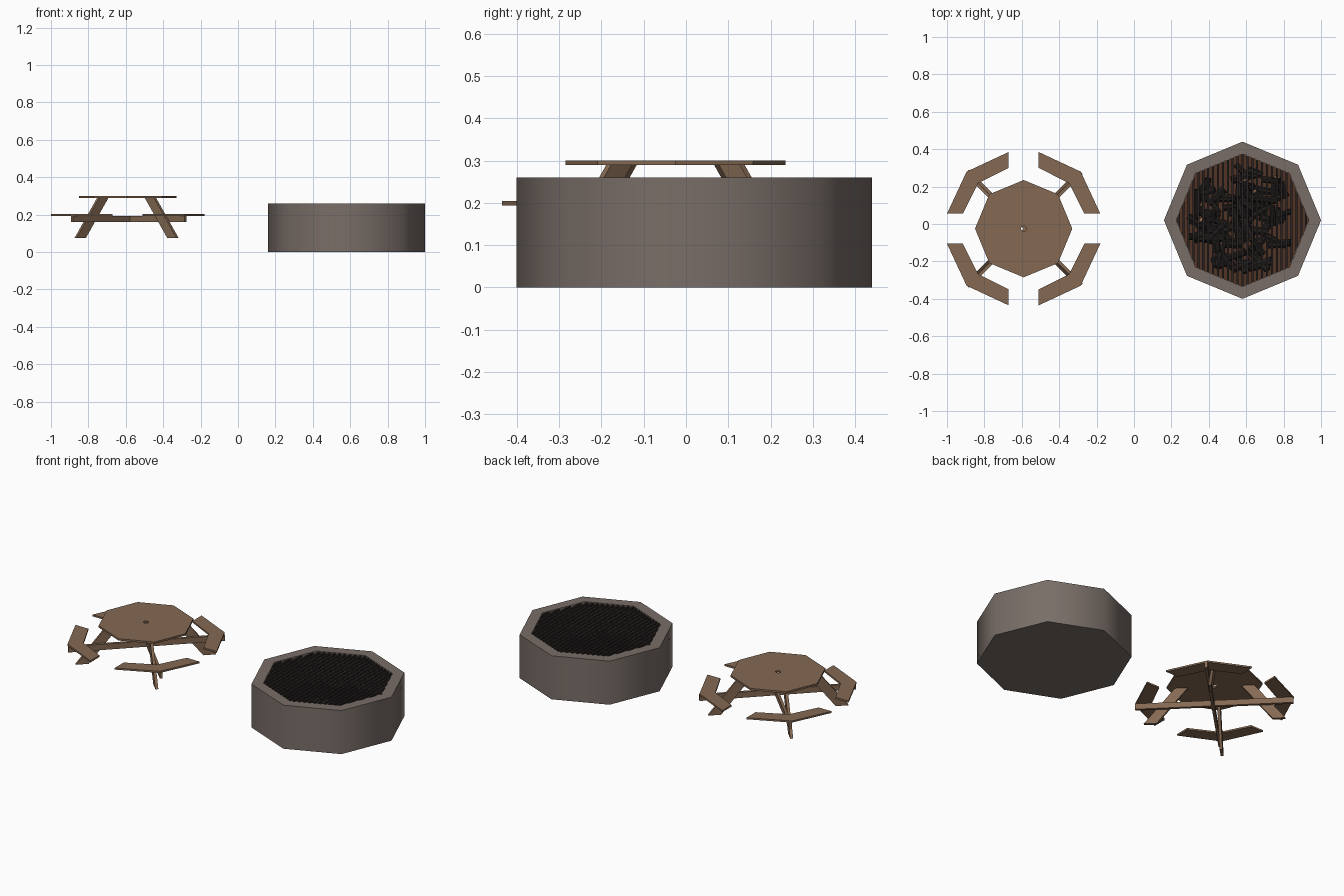
import bpy, bmesh, math, random
from mathutils import Vector, Matrix

if "Cube" in bpy.data.objects:
    bpy.data.objects.remove(bpy.data.objects["Cube"])

random.seed(7)


def material(name, rgb):
    m = bpy.data.materials.new(name)
    m.diffuse_color = (*rgb, 1)
    m.use_nodes = True
    m.node_tree.nodes["Principled BSDF"].inputs["Base Color"].default_value = m.diffuse_color
    return m


WOOD = material("brown wood", (0.235, 0.143, 0.086))
STONE = material("grey stone", (0.19, 0.155, 0.137))
IRON = material("dark iron", (0.022, 0.017, 0.016))
EMBER = material("ember brown", (0.085, 0.033, 0.018))
CHAR = material("charred wood", (0.016, 0.012, 0.012))
TAN = material("split wood", (0.32, 0.18, 0.09))


def finish(bm, name, *mats, smooth=None):
    bmesh.ops.recalc_face_normals(bm, faces=bm.faces)
    me = bpy.data.meshes.new(name)
    bm.to_mesh(me)
    bm.free()
    for m in mats:
        me.materials.append(m)
    ob = bpy.data.objects.new(name, me)
    bpy.context.collection.objects.link(ob)
    if smooth:
        bpy.ops.object.select_all(action='DESELECT')
        ob.select_set(True)
        bpy.context.view_layer.objects.active = ob
        bpy.ops.object.shade_smooth_by_angle(angle=math.radians(smooth))
    return ob


def prism(bm, pts, offset):
    """Extrude a closed 3D outline along an offset vector."""
    a = [bm.verts.new(p) for p in pts]
    b = [bm.verts.new(Vector(p) + Vector(offset)) for p in pts]
    bm.faces.new(a)
    bm.faces.new(b[::-1])
    for i in range(len(a)):
        j = (i + 1) % len(a)
        bm.faces.new((a[i], a[j], b[j], b[i]))


def lathe(bm, profile, cx, cy, closed=False, n=8):
    """Revolve an (r, z) profile; open profiles get end caps."""
    rings = [[bm.verts.new((cx + r * math.cos(k * math.tau / n),
                            cy + r * math.sin(k * math.tau / n), z))
              for k in range(n)] for r, z in profile]
    pairs = list(zip(rings, rings[1:]))
    if closed:
        pairs.append((rings[-1], rings[0]))
    else:
        bm.faces.new(rings[0])
        bm.faces.new(rings[-1])
    for p, q in pairs:
        for k in range(n):
            j = (k + 1) % n
            bm.faces.new((p[k], p[j], q[j], q[k]))


# ---------- picnic table ----------
TX, TY = -0.59, -0.025

# octagonal top with umbrella hole
bm = bmesh.new()
lathe(bm, [(0.26, 0.289), (0.26, 0.30), (0.015, 0.30), (0.015, 0.289)], TX, TY, closed=True)
finish(bm, "table_top", WOOD)

# four bent bench seats
outline = [(0.08, 0.41), (0.305, 0.305), (0.41, 0.08),
           (0.325, 0.08), (0.243, 0.243), (0.08, 0.325)]
for sx in (1, -1):
    for sy in (1, -1):
        bm = bmesh.new()
        prism(bm, [(TX + sx * x, TY + sy * y, 0.194) for x, y in outline], (0, 0, 0.01))
        finish(bm, "bench_seat", WOOD)

# two crossing diagonal frames: beam plus splayed legs beside it
T = 0.016
for ang in (45, 135):
    M = Matrix.Translation((TX, TY, 0)) @ Matrix.Rotation(math.radians(ang), 4, 'Z')
    bm = bmesh.new()
    prism(bm, [(-0.43, -T, 0.16), (0.43, -T, 0.16), (0.43, -T, 0.194), (-0.43, -T, 0.194)], (0, T, 0))
    bm.transform(M)
    finish(bm, "seat_beam", WOOD)
    for s in (1, -1):
        bm = bmesh.new()
        prism(bm, [(s * 0.315, 0, 0.076), (s * 0.385, 0, 0.076),
                   (s * 0.215, 0, 0.29), (s * 0.145, 0, 0.29)], (0, T, 0))
        bm.transform(M)
        finish(bm, "table_leg", WOOD)

# ---------- fire pit ----------
PX, PY, RI = 0.58, 0.02, 0.355

# octagonal stone ring with solid base
bm = bmesh.new()
lathe(bm, [(0.42, 0), (0.42, 0.26), (RI, 0.26), (RI, 0.05)], PX, PY)
finish(bm, "pit_wall", STONE, smooth=50)

# ember bed
bm = bmesh.new()
lathe(bm, [(RI - 0.001, 0.05), (RI - 0.001, 0.058)], PX, PY)
finish(bm, "ember_bed", EMBER)

# grate bars running front to back, clipped to the octagon
bm = bmesh.new()
for i in range(-13, 14):
    dx = i * 0.0262
    h = min(RI - 0.414 * abs(dx), (RI - abs(dx)) * 2.414) + 0.004
    w, z = 0.0055, 0.246
    x = PX + dx
    prism(bm, [(x - w, PY - h, z), (x + w, PY - h, z),
               (x + w, PY - h, z + 0.011), (x - w, PY - h, z + 0.011)], (0, 2 * h, 0))
finish(bm, "grate", IRON)

# heap of charred logs, some with pale broken ends
bm = bmesh.new()
for i in range(85):
    r = 0.27 * math.sqrt(random.random())
    a = random.uniform(0, math.tau)
    z = 0.075 + random.random() * 0.11 * (1 - r / 0.3)
    L, rad = random.uniform(0.08, 0.13), random.uniform(0.017, 0.026)
    M = (Matrix.Translation((PX + r * math.cos(a), PY + r * math.sin(a), z))
         @ Matrix.Rotation(random.uniform(0, math.tau), 4, 'Z')
         @ Matrix.Rotation(math.radians(90 + random.uniform(-22, 22)), 4, 'Y'))
    g = bmesh.ops.create_cone(bm, cap_ends=True, segments=7, radius1=rad,
                              radius2=rad * 0.85, depth=L, matrix=M)
    if i % 4 == 0:
        caps = {f for v in g["verts"] for f in v.link_faces if len(f.verts) == 7}
        for f in caps:
            f.material_index = 1
finish(bm, "charred_logs", CHAR, TAN)
